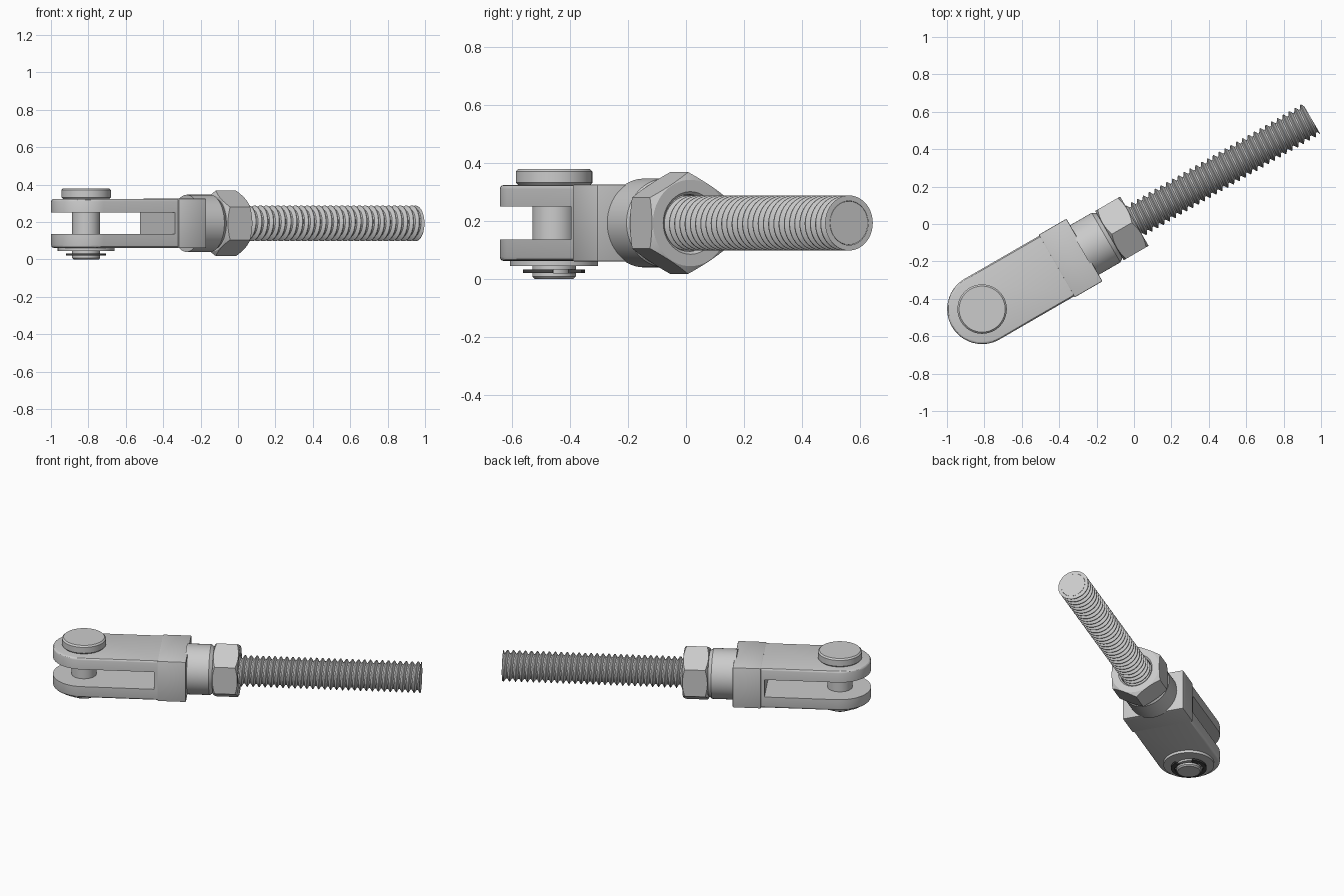
import bpy, bmesh
from math import sin, cos, pi, radians
from mathutils import Matrix, Vector

if "Cube" in bpy.data.objects:
    bpy.data.objects.remove(bpy.data.objects["Cube"])

# Local frame: origin at the pin, +x along the rod, turned 30 degrees
PLACE = Matrix.Translation((-0.812, -0.455, 0)) @ Matrix.Rotation(radians(30), 4, 'Z')
ZC = 0.193      # height of the rod axis


def finish(name, bm, angle=30):
    bmesh.ops.recalc_face_normals(bm, faces=bm.faces)
    me = bpy.data.meshes.new(name)
    bm.to_mesh(me)
    bm.free()
    ob = bpy.data.objects.new(name, me)
    bpy.context.collection.objects.link(ob)
    ob.matrix_world = PLACE
    bpy.ops.object.select_all(action='DESELECT')
    ob.select_set(True)
    bpy.context.view_layer.objects.active = ob
    bpy.ops.object.shade_smooth_by_angle(angle=radians(angle))
    return ob


def pin_axis(r, h, t):
    return Vector((r * cos(t), r * sin(t), h))


def rod_axis(r, h, t):
    return Vector((h, r * sin(t), ZC + r * cos(t)))


def lathe(name, profile, axis, n=72, closed=False):
    """profile: (radius, height) list, or a function of angle giving one"""
    bm = bmesh.new()
    rings = []
    for i in range(n):
        t = 2 * pi * i / n
        pts = profile(t) if callable(profile) else profile
        rings.append([bm.verts.new(axis(r, h, t)) for r, h in pts])
    m = len(rings[0])
    for i in range(n):
        a, b = rings[i], rings[(i + 1) % n]
        for j in range(m if closed else m - 1):
            k = (j + 1) % m
            bm.faces.new((a[j], a[k], b[k], b[j]))
    if not closed:
        bm.faces.new([r[0] for r in rings])
        bm.faces.new([r[-1] for r in rings])
    return finish(name, bm)


def extrude(name, outline, z0, z1, bevel_z=None, bevel=0.0):
    bm = bmesh.new()
    f = bm.faces.new([bm.verts.new((x, y, z0)) for x, y in outline])
    ext = bmesh.ops.extrude_face_region(bm, geom=[f])['geom']
    for v in ext:
        if isinstance(v, bmesh.types.BMVert):
            v.co.z = z1
    if bevel:
        edges = [e for e in bm.edges if all(abs(v.co.z - bevel_z) < 1e-5 for v in e.verts)]
        bmesh.ops.bevel(bm, geom=edges, offset=bevel, segments=3, profile=0.5, affect='EDGES')
    return finish(name, bm)


# Fork arms: rounded tip, softened outer rim
R = 0.187
tip = [(R * cos(a), R * sin(a)) for a in (pi / 2 + pi * i / 32 for i in range(33))]
arm = [(0.48, R)] + tip + [(0.48, -R)]
for name, inner, outer in (("fork_arm_upper", 0.057, 0.131), ("fork_arm_lower", -0.057, -0.131)):
    extrude(name, arm, ZC + inner, ZC + outer, ZC + outer, 0.014)

# Fork body: slot floor plus slightly larger block
extrude("slot_floor", [(0.44, -R), (0.48, -R), (0.48, R), (0.44, R)], ZC - 0.06, ZC + 0.06)
bm = bmesh.new()
bmesh.ops.create_cube(bm, size=1, matrix=Matrix.Translation((0.546, 0, ZC))
                      @ Matrix.Diagonal((0.172, 0.386, 0.266, 1)))
bmesh.ops.bevel(bm, geom=bm.edges[:], offset=0.006, segments=2, profile=0.5, affect='EDGES')
finish("fork_body", bm)

# Round collar
lathe("collar", [(0.153, 0.62), (0.153, 0.765), (0.138, 0.786)], rod_axis)


# Hex nut with chamfered corners and a bored hole
def nut_profile(t):
    r = 0.152 / cos((t % (pi / 3)) - pi / 6)
    d = (r - 0.149) * 0.577
    a, b = 0.786, 0.94
    return [(0.098, a), (0.149, a), (r, a + d), (r, b - d), (0.149, b), (0.108, b), (0.098, b - 0.01)]


lathe("hex_nut", nut_profile, rod_axis, 72, closed=True)


# Threaded rod: helical ridge strip, clamped flat at both ends, round a core
def threaded_rod(u0, u1, pitch, root, crest, n=40):
    bm = bmesh.new()
    shape = [(crest, 0.0), (crest, 0.12), (root, 0.44), (root, 0.66)]
    turns = int((u1 - u0) / pitch) + 2
    cols = []
    for i in range((turns + 1) * n):
        t = 2 * pi * i / n
        h = u0 + (i / n - 1) * pitch
        cols.append([bm.verts.new(rod_axis(r, min(max(h + f * pitch, u0), u1), t)) for r, f in shape])
    for i in range(len(cols) - 1):
        a, b = cols[i], cols[i + 1]
        for j in range(3):
            bm.faces.new((a[j], a[j + 1], b[j + 1], b[j]))
        if i + n + 1 < len(cols):
            bm.faces.new((a[3], cols[i + n][0], cols[i + n + 1][0], b[3]))
    finish("rod_thread", bm)
    lathe("rod_core", [(root - 0.001, u0), (root - 0.001, u1)], rod_axis, n)


threaded_rod(0.75, 2.034, 0.036, 0.076, 0.095)

# Clevis pin with chamfered head, clip groove and chamfered foot
lathe("pin", [(0.067, 0), (0.075, 0.008), (0.075, 0.02), (0.056, 0.02), (0.056, 0.033),
              (0.075, 0.033), (0.075, 0.324), (0.124, 0.324), (0.132, 0.332),
              (0.132, 0.371), (0.123, 0.38)], pin_axis)

# Washer under the fork
lathe("washer", [(0.074, 0.045), (0.152, 0.045), (0.152, 0.062), (0.074, 0.062)], pin_axis, closed=True)

# Retaining clip: open ring with three inner lobes gripping the groove
gap, n = radians(32), 56
angles = [gap + (2 * pi - 2 * gap) * i / n for i in range(n + 1)]
bm = bmesh.new()
cols = []
for a in angles:
    lobe = any(abs(a - c) < radians(17) for c in (gap + 0.2, pi, 2 * pi - gap - 0.2))
    ri = 0.056 if lobe else 0.085
    cols.append([bm.verts.new(pin_axis(r, z, a)) for r, z in
                 ((ri, 0.021), (0.107, 0.021), (0.107, 0.032), (ri, 0.032))])
for a, b in zip(cols, cols[1:]):
    for j in range(4):
        k = (j + 1) % 4
        bm.faces.new((a[j], a[k], b[k], b[j]))
bm.faces.new(cols[0])
bm.faces.new(cols[-1])
clip = finish("retaining_clip", bm)
dark = bpy.data.materials.new("dark_steel")
dark.diffuse_color = (0.06, 0.06, 0.06, 1)
dark.use_nodes = True
dark.node_tree.nodes["Principled BSDF"].inputs["Base Color"].default_value = dark.diffuse_color
clip.data.materials.append(dark)
